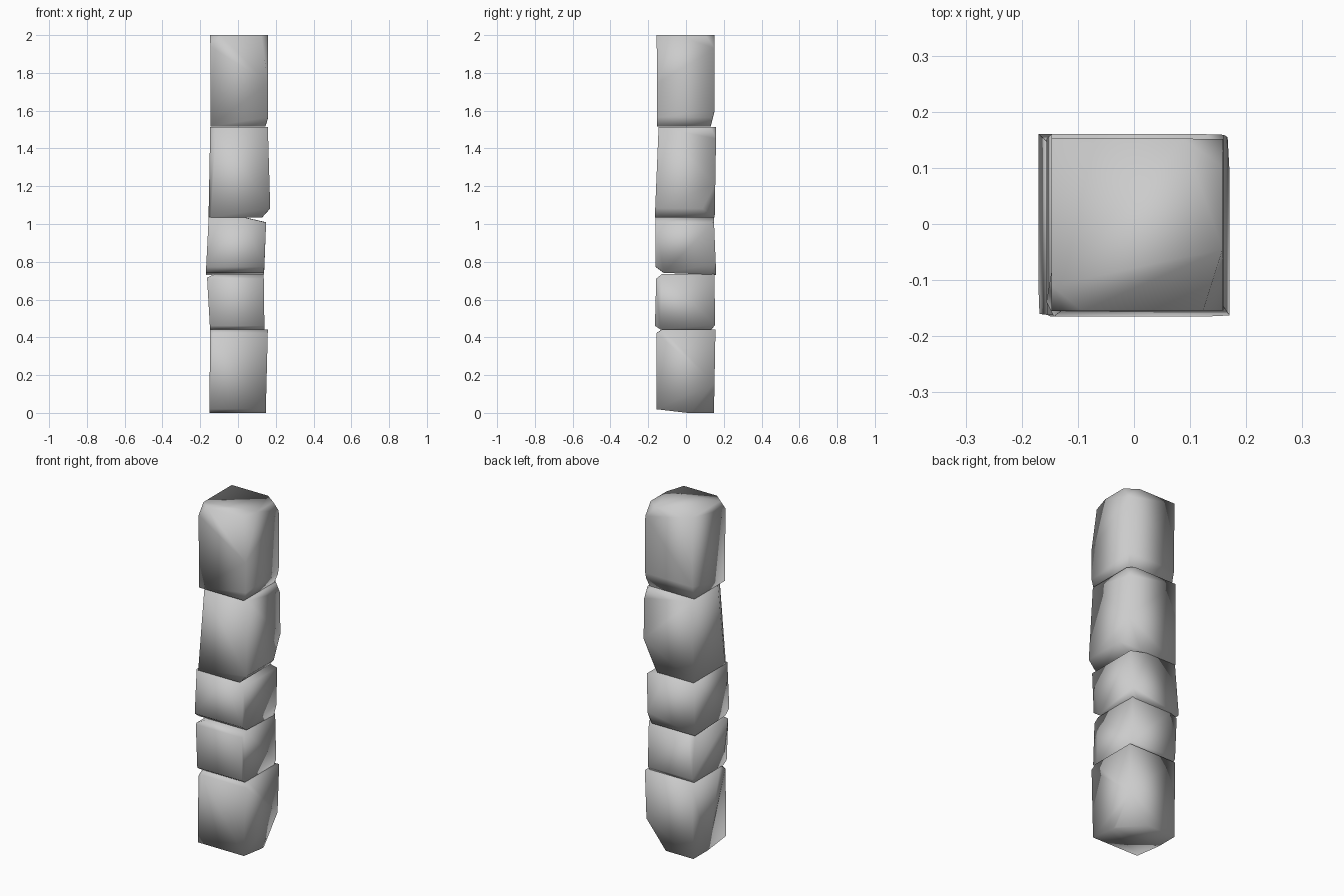
import bpy, bmesh
from mathutils import Vector

if "Cube" in bpy.data.objects:
    bpy.data.objects.remove(bpy.data.objects["Cube"])

LONG = 9.0  # runs a cut along a whole edge


def block(name, z0, z1, bottom, top, cuts, tilt=(0, 0)):
    """Tapered stone; bottom/top = (x0, x1, y0, y1).
    Each cut = (corner signs, (dx, dy, dz)) slices a corner or an edge."""
    bm = bmesh.new()
    bmesh.ops.create_cube(bm, size=2)
    corner = {}
    for v in bm.verts:
        s = tuple(1 if c > 0 else -1 for c in v.co)
        e = top if s[2] > 0 else bottom
        x, y = e[s[0] > 0], e[2 + (s[1] > 0)]
        z = z1 if s[2] > 0 else z0 + tilt[0] * s[0] + tilt[1] * s[1]
        v.co = (x, y, z)
        corner[s] = v.co.copy()
    for s, d in cuts:
        n = Vector((s[0] / d[0], s[1] / d[1], s[2] / d[2]))
        p = corner[s] - Vector((0, 0, s[2] * d[2]))
        res = bmesh.ops.bisect_plane(bm, geom=bm.verts[:] + bm.edges[:] + bm.faces[:],
                                     plane_co=p, plane_no=n.normalized(), clear_outer=True)
        rim = [g for g in res["geom_cut"] if isinstance(g, bmesh.types.BMEdge)]
        if rim:
            bmesh.ops.holes_fill(bm, edges=rim, sides=0)
    bmesh.ops.triangulate(bm, faces=bm.faces[:])
    bmesh.ops.recalc_face_normals(bm, faces=bm.faces[:])
    for f in bm.faces:
        f.smooth = True
    mesh = bpy.data.meshes.new(name)
    bm.to_mesh(mesh)
    bm.free()
    ob = bpy.data.objects.new(name, mesh)
    bpy.context.collection.objects.link(ob)


# Base stone with a broken back right foot
block("base_stone", 0.0, 0.442,
      (-0.152, 0.147, -0.156, 0.148), (-0.147, 0.158, -0.156, 0.156),
      [((1, 1, -1), (0.12, 0.12, 0.15)),
       ((-1, -1, -1), (LONG, 0.17, 0.02)),
       ((1, -1, 1), (LONG, 0.03, 0.02)),
       ((-1, -1, 1), (0.05, 0.05, 0.03))])

# Second stone
block("second_stone", 0.442, 0.735,
      (-0.148, 0.14, -0.165, 0.155), (-0.165, 0.136, -0.157, 0.15),
      [((-1, -1, -1), (LONG, 0.03, 0.02)),
       ((-1, -1, 1), (LONG, 0.03, 0.025)),
       ((-1, 1, 1), (0.045, LONG, 0.02)),
       ((1, 1, -1), (LONG, 0.02, 0.025))])

# Third stone, leaning
block("third_stone", 0.737, 1.038,
      (-0.17, 0.138, -0.16, 0.16), (-0.155, 0.15, -0.162, 0.147),
      [((1, -1, 1), (0.13, LONG, 0.03)),
       ((1, -1, -1), (LONG, 0.04, 0.03)),
       ((1, 1, -1), (0.03, 0.025, 0.06))], tilt=(0, -0.006))

# Fourth stone, tall
block("fourth_stone", 1.035, 1.513,
      (-0.156, 0.172, -0.165, 0.152), (-0.147, 0.158, -0.145, 0.16),
      [((1, 1, -1), (0.09, 0.09, 0.18)),
       ((1, -1, -1), (0.045, LONG, 0.05)),
       ((1, 1, 1), (0.03, 0.03, 0.06)),
       ((-1, -1, 1), (0.03, 0.06, 0.4))])

# Top stone with chipped crown
block("top_stone", 1.516, 2.0,
      (-0.146, 0.16, -0.154, 0.15), (-0.147, 0.158, -0.155, 0.152),
      [((-1, -1, 1), (0.055, 0.045, 0.06)),
       ((1, 1, 1), (0.07, 0.05, 0.07)),
       ((1, -1, 1), (0.035, 0.11, 0.25)),
       ((1, 1, -1), (LONG, 0.02, 0.08)),
       ((1, -1, -1), (0.015, LONG, 0.05))])
